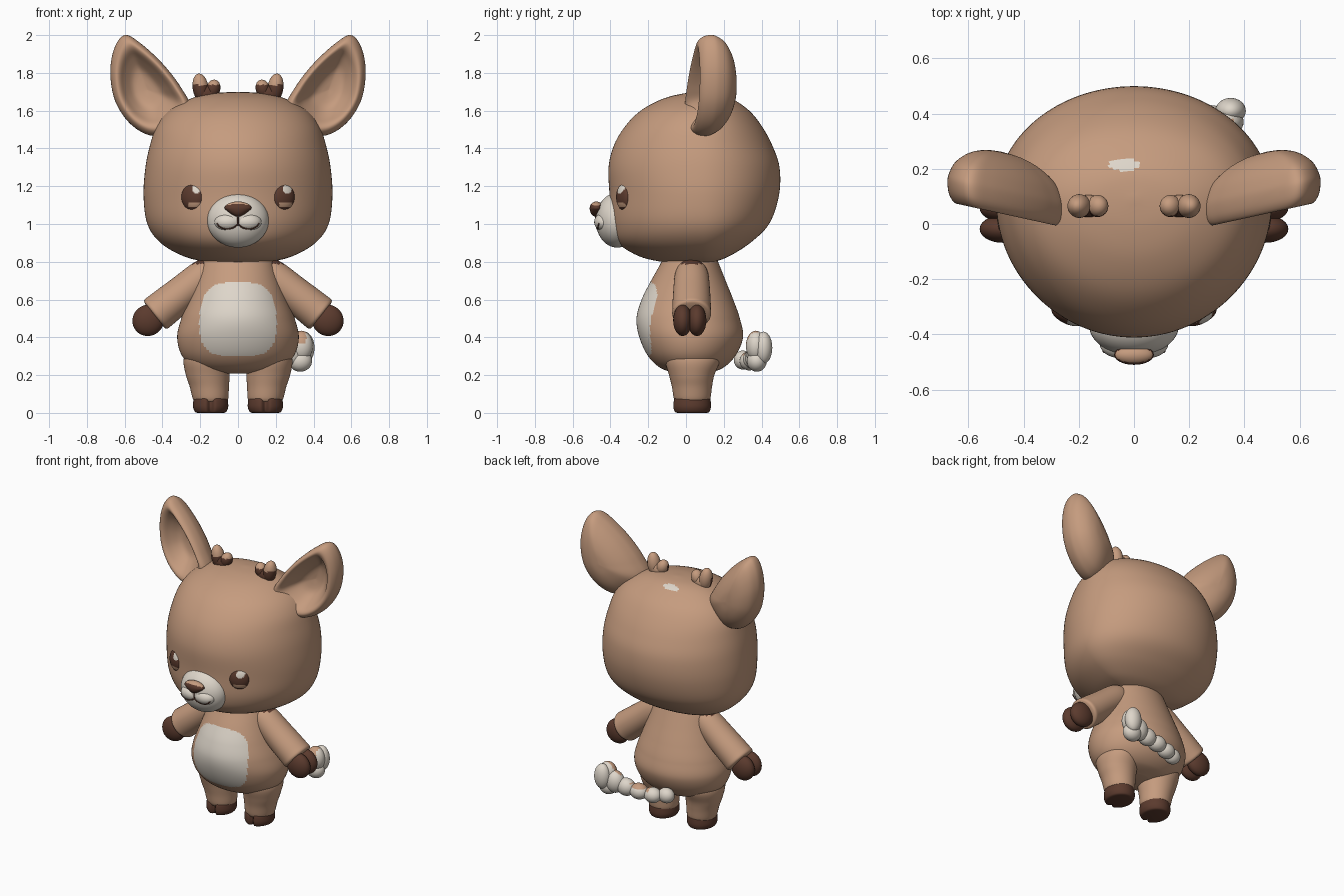
import bpy, bmesh, math
from mathutils import Matrix, Vector


def colour(name, rgb):
    m = bpy.data.materials.new(name)
    m.diffuse_color = (*rgb, 1)
    return m


TAN = colour("tan fur", (0.56, 0.33, 0.21))
CREAM = colour("cream fur", (0.73, 0.67, 0.59))
DARK = colour("dark brown", (0.105, 0.043, 0.027))


def spline(rows, steps, closed=False):
    """Catmull-Rom through rows of numbers."""
    n, out = len(rows), []
    for i in range(n if closed else n - 1):
        p = [rows[(i + k) % n] if closed else rows[min(max(i + k, 0), n - 1)] for k in (-1, 0, 1, 2)]
        for s in range(steps):
            t = s / steps
            out.append([0.5 * (2 * b + (c - a) * t + (2 * a - 5 * b + 4 * c - d) * t * t
                               + (3 * b - a - 3 * c + d) * t ** 3) for a, b, c, d in zip(*p)])
    if not closed:
        out.append(list(rows[-1]))
    return out


def skin(bm, rings):
    """Bridge rings of points and close both ends."""
    vr = [[bm.verts.new(p) for p in r] for r in rings]
    n = len(vr[0])
    for a, b in zip(vr, vr[1:]):
        for i in range(n):
            bm.faces.new((a[i], a[(i + 1) % n], b[(i + 1) % n], b[i]))
    bm.faces.new(vr[0][::-1])
    bm.faces.new(vr[-1])


def loft(bm, rows, cy, mat=Matrix(), sides=64, steps=6, notch=0.0):
    """rows: (z, centre x, half width, front y, back y)."""
    rings = []
    for z, cx, hw, yf, yb in spline(rows, steps):
        ring = []
        for i in range(sides):
            a = 2 * math.pi * i / sides
            s = math.sin(a)
            y = cy + s * ((cy - yf) if s < 0 else (yb - cy))
            y += notch * math.exp(-((a - 1.5 * math.pi) / 0.16) ** 2)
            ring.append(mat @ Vector((cx + hw * math.cos(a), y, z)))
        rings.append(ring)
    skin(bm, rings)


def ball(bm, centre, radii, rot=Matrix(), seg=32):
    m = Matrix.Translation(centre) @ rot @ Matrix.Diagonal((*radii, 1))
    bmesh.ops.create_uvsphere(bm, u_segments=seg, v_segments=seg // 2 + 4, radius=1, matrix=m)


def finish(name, bm, mats, rule=None, mirror=False):
    bmesh.ops.recalc_face_normals(bm, faces=bm.faces[:])
    bm.normal_update()
    for f in bm.faces:
        f.smooth = True
        if rule:
            f.material_index = int(rule(f.calc_center_median(), f.normal))
    me = bpy.data.meshes.new(name)
    bm.to_mesh(me)
    bm.free()
    for m in mats:
        me.materials.append(m)
    ob = bpy.data.objects.new(name, me)
    bpy.context.collection.objects.link(ob)
    if mirror:
        ob.modifiers.new("mirror", 'MIRROR').use_mirror_merge = False
    return ob


# head, with the small pale spot on the crown
bm = bmesh.new()
loft(bm, [(0.795, 0, 0.10, -0.06, 0.10), (0.80, 0, 0.17, -0.13, 0.15), (0.83, 0, 0.29, -0.25, 0.23),
          (0.90, 0, 0.41, -0.36, 0.34), (1.0, 0, 0.48, -0.40, 0.44), (1.15, 0, 0.50, -0.405, 0.492),
          (1.3, 0, 0.49, -0.41, 0.495), (1.42, 0, 0.465, -0.38, 0.455), (1.52, 0, 0.43, -0.32, 0.40),
          (1.6, 0, 0.365, -0.24, 0.335), (1.66, 0, 0.26, -0.13, 0.25), (1.69, 0, 0.15, -0.02, 0.18),
          (1.70, 0, 0.01, 0.08, 0.10)], 0.09, sides=128)
finish("head", bm, [TAN, CREAM],
       lambda c, n: c.z > 1.5 and ((c.x + 0.035) / 0.06) ** 2 + ((c.y - 0.215) / 0.022) ** 2 < 1)

# body with cream belly patch
bm = bmesh.new()
loft(bm, [(0.208, 0, 0.08, -0.04, 0.10), (0.235, 0, 0.22, -0.13, 0.19), (0.3, 0, 0.295, -0.2, 0.26),
          (0.4, 0, 0.322, -0.247, 0.302), (0.5, 0, 0.30, -0.262, 0.285), (0.6, 0, 0.262, -0.235, 0.25),
          (0.7, 0, 0.225, -0.185, 0.21), (0.8, 0, 0.19, -0.13, 0.17), (0.88, 0, 0.15, -0.1, 0.14)],
     0.03, sides=144, steps=14)


def belly(c, n):
    w = 0.205 - 0.10 * max(0, c.z - 0.5) ** 1.0
    return c.y < 0 and abs(c.x / w) ** 3.2 + abs((c.z - 0.495) / 0.197) ** 3.2 < 1


finish("body", bm, [TAN, CREAM], belly)

# legs
bm = bmesh.new()
loft(bm, [(0.06, 0.145, 0.085, -0.055, 0.12), (0.08, 0.146, 0.095, -0.065, 0.13), (0.14, 0.152, 0.104, -0.075, 0.138),
          (0.2, 0.16, 0.116, -0.09, 0.15), (0.28, 0.166, 0.122, -0.11, 0.18), (0.36, 0.16, 0.10, -0.1, 0.17)],
     0.033, sides=48)
finish("legs", bm, [TAN], mirror=True)

# foot hooves, cleft at the front
bm = bmesh.new()
loft(bm, [(0.0, 0.145, 0.07, -0.05, 0.11), (0.006, 0.145, 0.083, -0.064, 0.124), (0.03, 0.145, 0.093, -0.072, 0.132),
          (0.06, 0.145, 0.092, -0.07, 0.131), (0.076, 0.145, 0.088, -0.064, 0.127), (0.082, 0.145, 0.07, -0.05, 0.11)],
     0.03, sides=96, steps=4, notch=0.025)
finish("foot_hooves", bm, [DARK], mirror=True)

# arms, laid along the shoulder-to-wrist axis
d = Vector((0.782, 0, -0.623)).normalized()
side = Vector((0, 1, 0)).cross(d)
ARM = Matrix.Translation((0.174, 0.03, 0.73)) @ Matrix((side, (0, 1, 0), d)).transposed().to_4x4()
bm = bmesh.new()
loft(bm, [(t, 0, r, -ry, ry) for t, r, ry in
          ((-0.09, 0.02, 0.02), (-0.06, 0.06, 0.06), (0, 0.088, 0.088), (0.15, 0.093, 0.098),
           (0.29, 0.098, 0.102), (0.335, 0.096, 0.1), (0.345, 0.07, 0.07))], 0, ARM, sides=64)
finish("arms", bm, [TAN, DARK], lambda c, n: c.z > 0.787, mirror=True)

# hand hooves, two toes each
bm = bmesh.new()
for s in (-1, 1):
    ball(bm, ARM @ Vector((0, -0.01 + 0.038 * s, 0.385)), (0.082, 0.05, 0.085), ARM.to_3x3().to_4x4())
finish("hand_hooves", bm, [DARK], mirror=True)

# ears: cupped front, domed back
outline = spline([(0.25, 1.60), (0.30, 1.72), (0.40, 1.85), (0.52, 1.96), (0.60, 2.0), (0.655, 1.93),
                  (0.676, 1.8), (0.65, 1.65), (0.57, 1.53), (0.46, 1.468), (0.35, 1.49)], 7, True)
section = spline([(0.01, 0.155), (0.3, 0.149), (0.6, 0.125), (0.85, 0.082), (0.97, 0.035), (1.0, 0.0),
                  (0.965, -0.042), (0.86, -0.068), (0.74, -0.058), (0.58, -0.01), (0.35, 0.04), (0.01, 0.055)], 4)
bm = bmesh.new()
rings = []
for s, dy in section:
    ring = []
    for ox, oz in outline:
        x, z = 0.48 + s * (ox - 0.48), 1.71 + s * (oz - 1.71)
        ring.append((x, 0.1 + 0.22 * (x - 0.45) + dy, z))
    rings.append(ring)
skin(bm, rings)
finish("ears", bm, [TAN], mirror=True)

# antler buds, dark on the lower front
bm = bmesh.new()
ball(bm, (0.165, 0.065, 1.69), (0.065, 0.04, 0.05))
ball(bm, (0.198, 0.065, 1.72), (0.042, 0.043, 0.077), Matrix.Rotation(0.15, 4, 'Y'))
ball(bm, (0.132, 0.065, 1.715), (0.038, 0.04, 0.05), Matrix.Rotation(-0.3, 4, 'Y'))
finish("antlers", bm, [TAN, DARK], lambda c, n: c.z < 1.737 and n.y < 0.1, mirror=True)

# eyes with highlight and lower glow
for s, name in ((-1, "left_eye"), (1, "right_eye")):
    bm = bmesh.new()
    ball(bm, (0.24 * s, -0.33, 1.143), (0.064, 0.032, 0.07), Matrix.Rotation(0.45 * s, 4, 'Z'), 64)

    def eye(c, n, ex=0.24 * s):
        dx, dz = c.x - ex - 0.02, c.z - 1.143
        if math.hypot(dx, dz - 0.042) < 0.024:
            return 1
        return 2 if -0.054 < dz < -0.032 and abs(dx + 0.008) < 0.034 else 0

    finish(name, bm, [DARK, CREAM, TAN], eye)

# muzzle with two cheek puffs
blobs = [((0, -0.365, 1.02), (0.163, 0.113, 0.145)),
         ((0.05, -0.43, 1.01), (0.075, 0.056, 0.05)), ((-0.05, -0.43, 1.01), (0.075, 0.056, 0.05))]
bm = bmesh.new()
for c, r in blobs:
    ball(bm, c, r, seg=48)
finish("muzzle", bm, [CREAM])


def muzzle_y(x, z):
    ys = []
    for c, r in blobs:
        k = 1 - ((x - c[0]) / r[0]) ** 2 - ((z - c[2]) / r[2]) ** 2
        if k > 0:
            ys.append(c[1] - r[1] * math.sqrt(k))
    return min(ys)


# mouth line: thin tubes following the muzzle
bm = bmesh.new()
for path in ([(0, 1.05), (0, 1.02), (0, 1.0)],
             [(0, 1.0), (0.025, 0.981), (0.06, 0.974), (0.09, 0.982), (0.11, 1.0)],
             [(0, 1.0), (-0.025, 0.981), (-0.06, 0.974), (-0.09, 0.982), (-0.11, 1.0)]):
    for x, z in spline(path, 8):
        ball(bm, (x, muzzle_y(x, z), z), (0.0045, 0.004, 0.0045), seg=8)
finish("mouth", bm, [DARK])

# nose, narrowing downward, tan on top
bm = bmesh.new()
ball(bm, (0, -0.474, 1.083), (0.072, 0.036, 0.036), seg=40)
for v in bm.verts:
    if v.co.z < 1.083:
        v.co.x *= 1 - 14 * (1.083 - v.co.z)
        v.co.z -= 0.25 * (1.083 - v.co.z)
finish("nose", bm, [DARK, TAN], lambda c, n: n.z > 0.62)

# tail: a tufted chain sweeping out to one side
bm = bmesh.new()
for x, y, z, r, h in ((-0.06, 0.30, 0.28, 0.055, 0.05), (0.02, 0.335, 0.275, 0.06, 0.05),
                      (0.11, 0.355, 0.285, 0.062, 0.052), (0.20, 0.365, 0.295, 0.062, 0.058),
                      (0.28, 0.375, 0.315, 0.065, 0.075), (0.335, 0.37, 0.355, 0.062, 0.08),
                      (0.35, 0.41, 0.345, 0.055, 0.085), (0.33, 0.375, 0.275, 0.062, 0.057)):
    ball(bm, (x, y, z), (r, r * 0.85, h))
finish("tail", bm, [CREAM, TAN],
       lambda c, n: (0.2 < c.x < 0.36 and c.y < 0.385 and c.z > 0.365 and n.y < 0.3)
       or (0.03 < c.x < 0.16 and n.z > 0.65))
